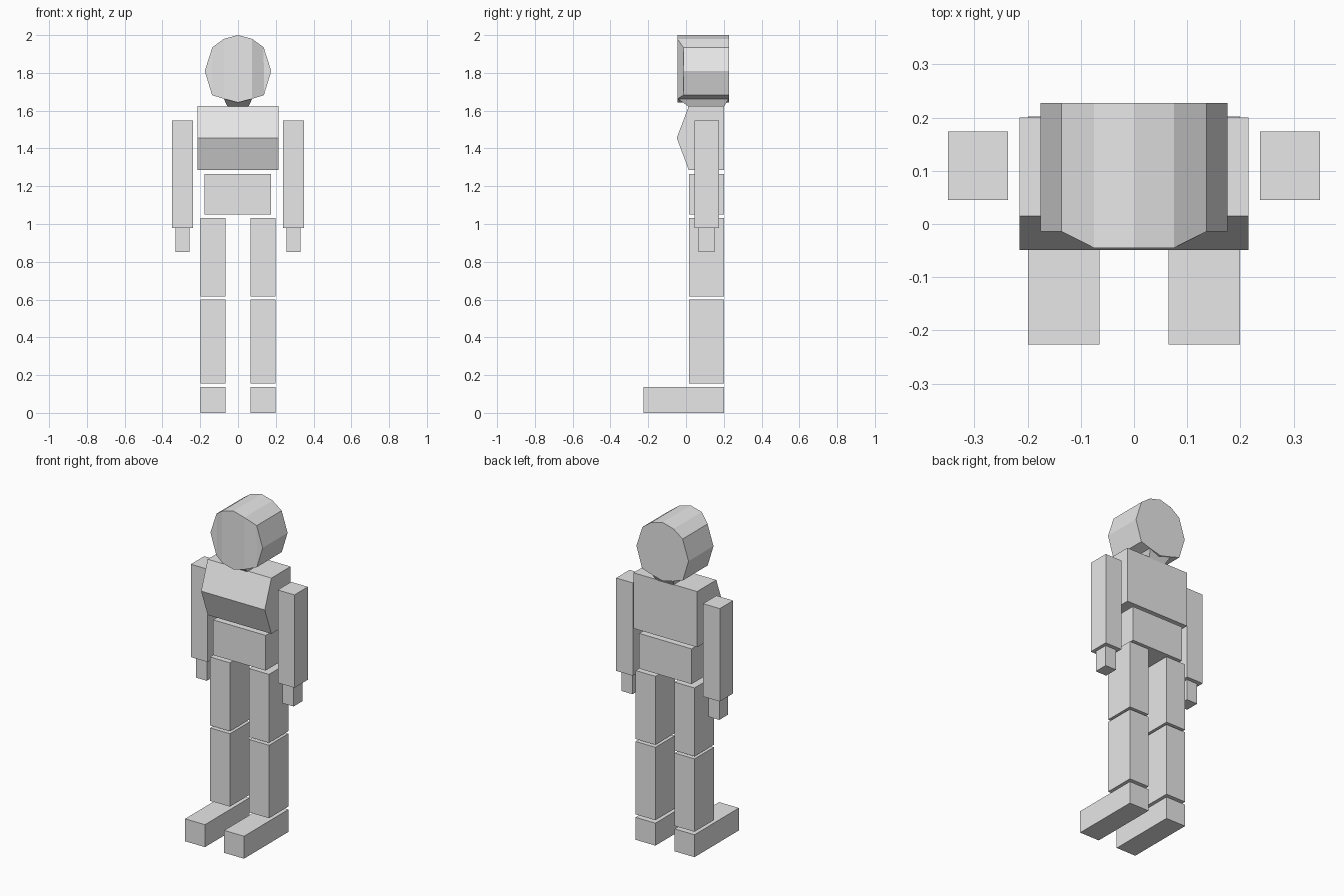
import bpy
import bmesh

cube = bpy.data.objects.get("Cube")
if cube:
    bpy.data.objects.remove(cube, do_unlink=True)

GREY = (0.8, 0.8, 0.8, 1.0)
mat = bpy.data.materials.new("light_grey")
mat.use_nodes = True
mat.diffuse_color = GREY
mat.node_tree.nodes["Principled BSDF"].inputs["Base Color"].default_value = GREY


def finish(name, bm):
    """Turn a bmesh into a flat-shaded grey object."""
    bmesh.ops.recalc_face_normals(bm, faces=bm.faces)
    mesh = bpy.data.meshes.new(name)
    bm.to_mesh(mesh)
    bm.free()
    mesh.materials.append(mat)
    obj = bpy.data.objects.new(name, mesh)
    bpy.context.collection.objects.link(obj)
    return obj


def loft(name, start, end):
    """Join two matching rings of points and cap both ends."""
    bm = bmesh.new()
    a = [bm.verts.new(p) for p in start]
    b = [bm.verts.new(p) for p in end]
    n = len(a)
    bm.faces.new(a)
    bm.faces.new(b[::-1])
    for i in range(n):
        j = (i + 1) % n
        bm.faces.new((a[i], b[i], b[j], a[j]))
    return finish(name, bm)


def ring(x, y, z):
    """Horizontal rectangle from (min, max) ranges at height z."""
    return [(x[0], y[0], z), (x[1], y[0], z), (x[1], y[1], z), (x[0], y[1], z)]


def box(name, x, y, z):
    return loft(name, ring(x, y, z[0]), ring(x, y, z[1]))


# Torso with a ridge across the chest
side = [(0.2, 1.285), (0.015, 1.285), (-0.049, 1.455), (0.015, 1.625), (0.2, 1.625)]
loft("torso", [(-0.215, y, z) for y, z in side], [(0.215, y, z) for y, z in side])

# Pelvis
box("pelvis", (-0.178, 0.176), (0.015, 0.2), (1.05, 1.265))

# Limbs, mirrored left and right: x range, y range, z range
limbs = {
    "upper_arm": ((0.237, 0.35), (0.045, 0.174), (0.98, 1.547)),
    "hand": ((0.256, 0.33), (0.065, 0.15), (0.853, 0.98)),
    "thigh": ((0.065, 0.199), (0.015, 0.202), (0.615, 1.033)),
    "shin": ((0.065, 0.199), (0.015, 0.202), (0.155, 0.6)),
    "foot": ((0.065, 0.199), (-0.226, 0.202), (0.0, 0.137)),
}
for part, (x, y, z) in limbs.items():
    box("left_" + part, x, y, z)
    box("right_" + part, (-x[1], -x[0]), y, z)

# Neck, flaring up into the head
loft("neck", ring((-0.055, 0.055), (0.015, 0.2), 1.62),
     ring((-0.075, 0.075), (-0.043, 0.226), 1.663))

# Head: faceted outline, flat back, front with slanted cheeks
half = [(0.0, 2.0), (0.075, 1.98), (0.136, 1.935), (0.176, 1.81),
        (0.137, 1.682), (0.075, 1.663), (0.0, 1.643)]
outline = half + [(-x, z) for x, z in half[-2:0:-1]]
BACK, CHEEK, FACE = 0.227, -0.014, -0.045


def front_y(x):
    return FACE if abs(x) < 0.1 else CHEEK


bm = bmesh.new()
front = [bm.verts.new((x, front_y(x), z)) for x, z in outline]
back = [bm.verts.new((x, BACK, z)) for x, z in outline]
count = len(outline)
bm.faces.new(back)
for i in range(count):
    j = (i + 1) % count
    bm.faces.new((front[i], front[j], back[j], back[i]))
# Front plates: middle strip, slanted cheeks and side triangles
bm.faces.new([front[i] for i in (0, 1, 5, 6, 7, 11)])
for loop in ((1, 2, 4, 5), (2, 3, 4), (7, 8, 10, 11), (8, 9, 10)):
    bm.faces.new([front[i] for i in loop])
finish("head", bm)
